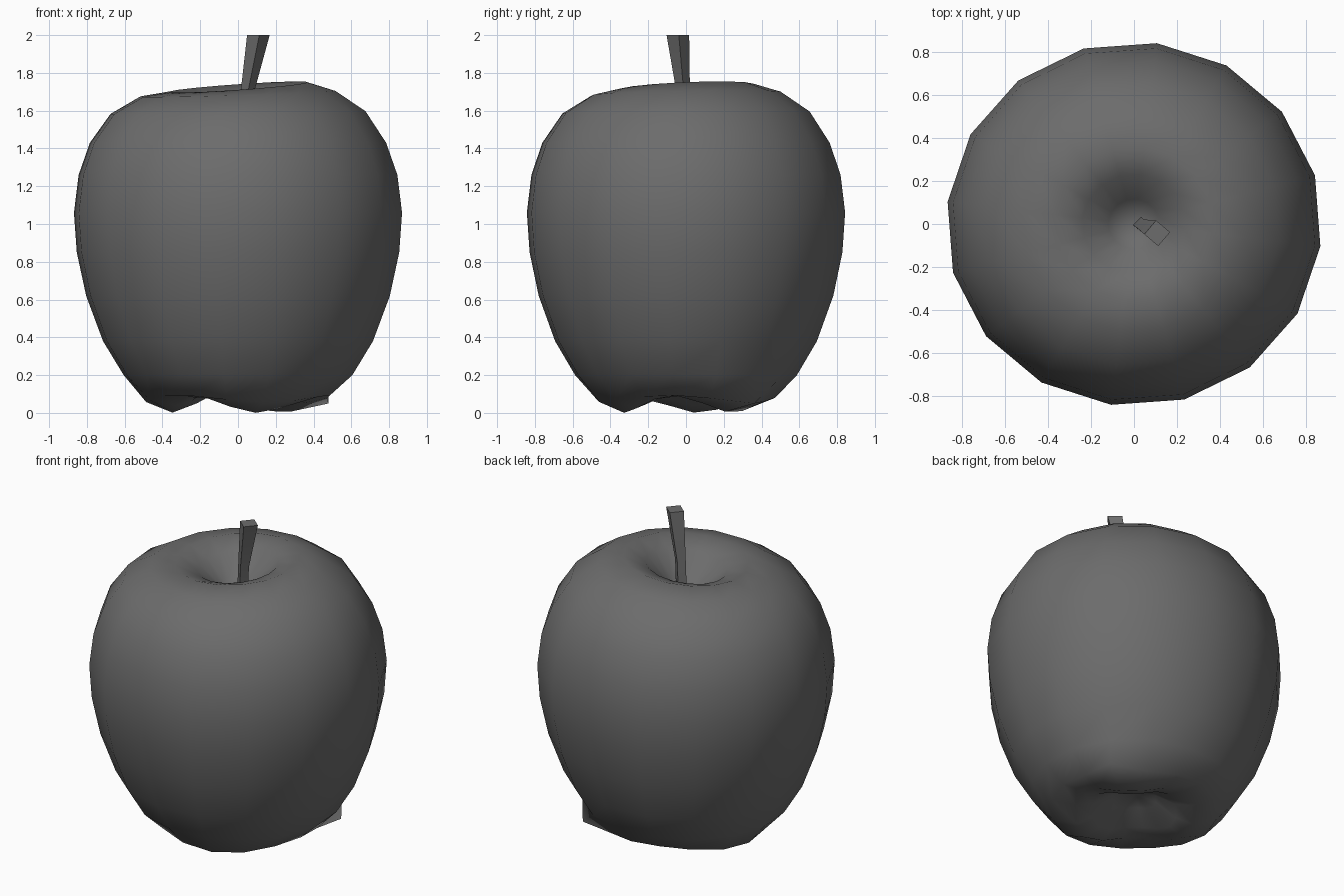
import bpy, bmesh
from math import sin, cos, radians, tau

cube = bpy.data.objects.get("Cube")
if cube:
    bpy.data.objects.remove(cube, do_unlink=True)

# One flat colour for everything
grey = bpy.data.materials.new("dark grey")
grey.use_nodes = True
colour = (0.15, 0.15, 0.15, 1)
grey.diffuse_color = colour
bsdf = next(n for n in grey.node_tree.nodes if n.type == 'BSDF_PRINCIPLED')
bsdf.inputs["Base Color"].default_value = colour


def finish(name, bm, angle):
    """Turn a bmesh into a smooth-shaded object."""
    bmesh.ops.recalc_face_normals(bm, faces=bm.faces)
    mesh = bpy.data.meshes.new(name)
    bm.to_mesh(mesh)
    bm.free()
    mesh.materials.append(grey)
    obj = bpy.data.objects.new(name, mesh)
    bpy.context.collection.objects.link(obj)
    bpy.ops.object.select_all(action='DESELECT')
    obj.select_set(True)
    bpy.context.view_layer.objects.active = obj
    bpy.ops.object.shade_smooth_by_angle(angle=radians(angle))
    return obj


def bridge(bm, rings):
    """Join successive rings of vertices with quads."""
    for low, high in zip(rings, rings[1:]):
        n = len(low)
        for i in range(n):
            j = (i + 1) % n
            bm.faces.new((low[i], low[j], high[j], high[i]))


# Fruit: a lathe with a three-lobed base and a slightly tilted top rim
# Each entry: radius, height, lobe strength, tilt strength
PROFILE = [
    (0.13, 0.15, 0.3, 0), (0.25, 0.07, 0.7, 0), (0.35, 0.045, 1, 0),
    (0.49, 0.075, 0.4, 0), (0.61, 0.2, 0, 0), (0.72, 0.38, 0, 0),
    (0.81, 0.62, 0, 0), (0.86, 0.85, 0, 0), (0.875, 1.06, 0, 0),
    (0.85, 1.26, 0, 0), (0.79, 1.43, 0, 0), (0.68, 1.59, 0, 0.3),
    (0.52, 1.69, 0, 0.6), (0.37, 1.725, 0, 1), (0.24, 1.68, 0, 1),
    (0.12, 1.57, 0, 0.5),
]
SIDES = 16
bm = bmesh.new()
rings = []
for r, z, lobe, tilt in PROFILE:
    ring = []
    for i in range(SIDES):
        a = tau * i / SIDES - radians(7)
        dz = 0.03 * tilt * cos(a - radians(30)) \
            - 0.045 * lobe * cos(3 * (a - radians(168)))
        ring.append(bm.verts.new((r * cos(a), 0.97 * r * sin(a), z + dz)))
    rings.append(ring)
bridge(bm, rings)
for ring, z in ((rings[0], 0.19), (rings[-1], 1.48)):
    pole = bm.verts.new((0, 0, z))
    for i in range(SIDES):
        bm.faces.new((ring[i], ring[(i + 1) % SIDES], pole))
# Small pointed bump under the back left
rings[3][2].co = (0.48, 0.36, 0.05)
finish("apple_body", bm, 80)

# Stem: square section, bent once and flared towards the tip
bm = bmesh.new()
rings = []
for x, y, z, r in ((0.03, 0, 1.45, 0.036), (0.05, -0.015, 1.7, 0.036),
                   (0.108, -0.043, 2, 0.06)):
    rings.append([bm.verts.new((x + r * cos(tau * i / 4 + 0.08),
                                y + r * sin(tau * i / 4 + 0.08), z))
                  for i in range(4)])
bridge(bm, rings)
bm.faces.new(rings[0])
bm.faces.new(rings[-1])
finish("stem", bm, 40)
